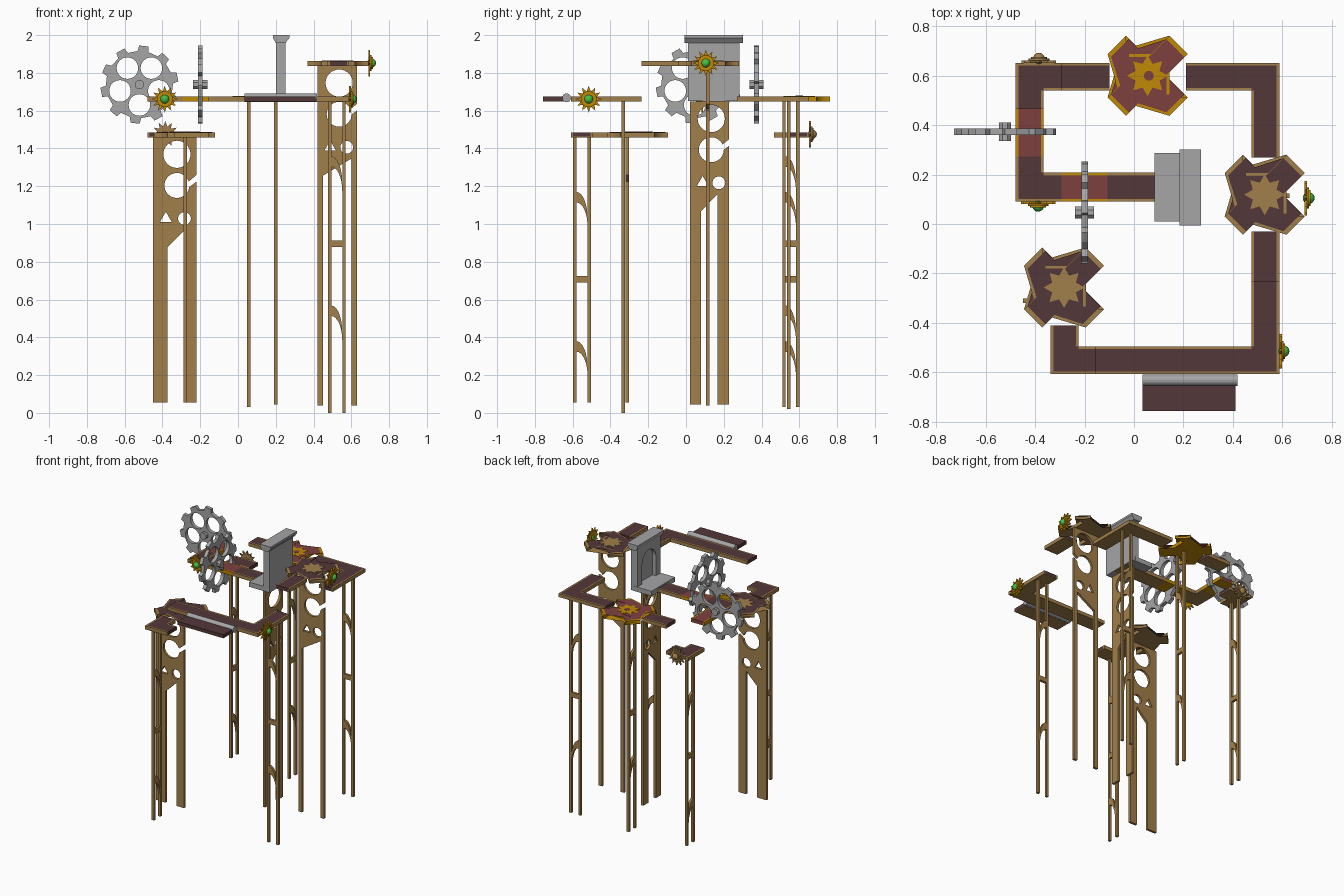
import bpy, bmesh, math
from math import sin, cos, pi, asin
from mathutils import Vector

if "Cube" in bpy.data.objects:
    bpy.data.objects.remove(bpy.data.objects["Cube"])

def material(name, rgb):
    m = bpy.data.materials.new(name)
    m.diffuse_color = tuple((c / 255) ** 2.2 for c in rgb) + (1,)
    m.use_nodes = True
    m.node_tree.nodes["Principled BSDF"].inputs["Base Color"].default_value = m.diffuse_color
    return m

TAN = material("tan_wood", (160, 126, 76))
DARK = material("dark_brown", (84, 58, 60))
RED = material("dull_red", (126, 66, 66))
GOLD = material("gold", (190, 136, 14))
GREY = material("grey_metal", (164, 164, 166))
GREEN = material("green_gem", (70, 190, 70))

PLANES = {"xy": lambda u, v, d: (u, v, d),
          "xz": lambda u, v, d: (u, d, v),
          "yz": lambda u, v, d: (d, u, v)}

def make(name, parts):
    """parts: list of (polygon, plane, depth0, depth1, material)"""
    bm = bmesh.new()
    mats = []
    for pts, plane, a, b, mat in parts:
        if mat not in mats:
            mats.append(mat)
        put = PLANES[plane]
        lo = [bm.verts.new(put(u, v, a)) for u, v in pts]
        hi = [bm.verts.new(put(u, v, b)) for u, v in pts]
        n = len(pts)
        fs = [bm.faces.new(lo), bm.faces.new(hi)]
        fs += [bm.faces.new((lo[i], lo[(i + 1) % n], hi[(i + 1) % n], hi[i])) for i in range(n)]
        for f in fs:
            f.material_index = mats.index(mat)
    bmesh.ops.recalc_face_normals(bm, faces=bm.faces)
    me = bpy.data.meshes.new(name)
    bm.to_mesh(me)
    bm.free()
    for m in mats:
        me.materials.append(m)
    ob = bpy.data.objects.new(name, me)
    bpy.context.collection.objects.link(ob)
    return ob

def rect(u0, u1, v0, v1):
    return [(u0, v0), (u1, v0), (u1, v1), (u0, v1)]

def ring(u, v, r, n=32, start=0.0):
    return [(u + r * cos(start + 2 * pi * i / n), v + r * sin(start + 2 * pi * i / n)) for i in range(n)]

def star(u, v, r1, r2, n, start=0.0):
    return [(u + (r2 if i % 2 else r1) * cos(start + pi * i / n),
             v + (r2 if i % 2 else r1) * sin(start + pi * i / n)) for i in range(2 * n)]

def cut(ob, polys, plane, a, b):
    cutter = make("cutter", [(p, plane, a, b, ob.data.materials[0]) for p in polys])
    cutter.hide_render = True
    mod = ob.modifiers.new("holes", "BOOLEAN")
    mod.operation, mod.solver, mod.object = "DIFFERENCE", "EXACT", cutter
    me = bpy.data.meshes.new_from_object(ob.evaluated_get(bpy.context.evaluated_depsgraph_get()))
    ob.modifiers.clear()
    ob.data = me
    bpy.data.objects.remove(cutter)

# ---- walkways: dark core, side rails and thin underside ----
HI, MID, LOW = 1.862, 1.674, 1.485
TH, T = 0.026, 0.011

def walkway(name, x0, x1, y0, y1, z, rails, top=DARK, trim=TAN):
    cx0, cx1 = x0 + T * ("W" in rails), x1 - T * ("E" in rails)
    cy0, cy1 = y0 + T * ("S" in rails), y1 - T * ("N" in rails)
    b = z - TH
    parts = [(rect(cx0, cx1, cy0, cy1), "xy", b + .004, z, top),
             (rect(x0, x1, y0, y1), "xy", b, b + .004, trim)]
    if "W" in rails: parts.append((rect(x0, cx0, y0, y1), "xy", b + .004, z, trim))
    if "E" in rails: parts.append((rect(cx1, x1, y0, y1), "xy", b + .004, z, trim))
    if "S" in rails: parts.append((rect(cx0, cx1, y0, cy0), "xy", b + .004, z, trim))
    if "N" in rails: parts.append((rect(cx0, cx1, cy1, y1), "xy", b + .004, z, trim))
    make(name, parts)

XR, XL, XC = (.475, .588), (-.479, -.366), (-.337, -.224)
YB, YF, YM = (.54, .652), (-.608, -.495), (.091, .208)
for name, xs, ys, z, rails in [
        ("high_arm", XR, (-.235, -.03), HI, "WE"),
        ("right_arm", XR, (-.495, -.235), MID, "WE"),
        ("front_right_corner", XR, YF, MID, "ES"),
        ("front_arm", (-.155, .475), YF, MID, "NS"),
        ("low_link", (-.224, -.155), YF, LOW, "NS"),
        ("low_link_corner", XC, YF, LOW, "WS"),
        ("low_link_end", XC, (-.495, -.41), LOW, "WE"),
        ("back_arm_right", (.21, .475), YB, MID, "NS"),
        ("back_right_corner", XR, YB, MID, "NE"),
        ("back_right_end", XR, (.27, .54), MID, "WE"),
        ("back_arm_left", (-.293, -.1), YB, MID, "NS"),
        ("low_back_corner", XL, YB, LOW, "NW"),
        ("low_back_end_x", (-.366, -.293), YB, LOW, "NS"),
        ("low_back_end_y", XL, (.467, .54), LOW, "WE"),
        ("left_arm", XL, (.208, .273), MID, "WE"),
        ("left_corner", XL, YM, MID, "WS"),
        ("middle_arm_start", (-.366, -.293), YM, MID, "NS"),
        ("middle_arm_end", (-.107, .25), YM, MID, "NS")]:
    walkway(name, *xs, *ys, z, rails)
walkway("red_left_segment", *XL, .273, .467, MID, "WE", RED, GOLD)
walkway("red_middle_segment", -.293, -.107, *YM, MID, "NS", RED, GOLD)

# ---- hinged bridge and its roller ----
walkway("bridge_flap", .035, .41, -.757, -.645, MID, "")
make("bridge_roller", [(ring(-.632, 1.668, .023, 20), "yz", .035, .418, GREY)])

# ---- platforms with scooped corners and a star inlay ----
def scooped(cx, cy, h, r, c=.162):
    a0 = asin((c - h) / r)
    pts = []
    for k in range(4):
        for i in range(9):
            a = a0 + (pi / 2 - 2 * a0) * i / 8
            x, y = c - r * sin(a), c - r * cos(a)
            # walk each corner counter-clockwise
            x, y = y, x
            for _ in range(k):
                x, y = -y, x
            pts.append((cx + x, cy + y))
    return pts

def platform(name, x, y, z, top, trim):
    make(name, [(scooped(x, y, .162, .074), "xy", z - TH, z, trim),
                (scooped(x, y, .148, .087), "xy", z, z + .002, top),
                (star(x, y, .083, .052, 8), "xy", z + .002, z + .004, trim)])

platform("back_platform", .055, .600, MID, RED, GOLD)
platform("high_platform", .529, .119, HI, DARK, TAN)
platform("low_platform", -.283, -.257, LOW, DARK, TAN)
make("back_platform_inset", [(ring(.06, .6, .02, 16), "xy", MID + .004, MID + .005, RED)])

# ---- wide pierced support panels ----
def wide_panel(name, plane, d, u0, w, top, bottom, la, lb):
    t = top
    pts = [(0, bottom), (0, t), (w, t), (w, t - .2), (w - .06, t - .25), (w - .06, t - .28),
           (w, t - .235), (w, bottom), (w - lb, bottom), (w - lb, t - .49), (la, t - .58), (la, bottom)]
    ob = make(name, [([(u0 + u, v) for u, v in pts], plane, d - .009, d + .009, TAN)])
    m = u0 + w * .55
    cut(ob, [ring(m, t - .09, .072), ring(m, t - .255, .066),
             ring(m + .04, t - .43, .034, 24), ring(u0 + .068, t - .43, .036, 3, pi / 2)],
        plane, d - .03, d + .03)

wide_panel("low_platform_support", "xz", -.31, -.45, .23, LOW - TH, .055, .078, .06)
wide_panel("gate_support", "yz", .2, .02, .207, MID - TH, .045, .06, .06)
wide_panel("high_platform_support", "xz", .115, .42, .21, HI - TH, .04, .03, .03)

# ---- narrow ladder supports with a rung and curved braces ----
def ladder(name, plane, d, u0, u1, top, bottom):
    s, a, b = .018, d - .009, d + .009
    parts = [(rect(u0, u0 + s, bottom, top), plane, a, b, TAN),
             (rect(u1 - s, u1, bottom, top), plane, a, b, TAN),
             (rect(u0 + s, u1 - s, top - .77, top - .735), plane, a, b, TAN)]
    w = u1 - u0 - 2 * s
    for z in (top - .43, top - 1.22):
        arc = [(sin(pi / 2 * i / 8) * w, cos(pi / 2 * i / 8)) for i in range(9)]
        pts = [(u0 + s + p, z + .14 * q) for p, q in arc]
        pts += [(u0 + s + p, z - .045 + .13 * q) for p, q in reversed(arc)]
        parts.append((pts, plane, a, b, TAN))
    make(name, parts)

ladder("low_link_support", "yz", -.28, -.597, -.503, LOW - TH, .055)
ladder("low_back_support", "yz", -.42, .51, .60, LOW - TH, .055)
ladder("back_platform_support", "yz", .057, .51, .60, MID - TH, .03)
ladder("back_right_support", "xz", .545, .476, .57, MID - TH, .02)
ladder("right_arm_support", "xz", -.333, .476, .57, MID - TH, 0)

# ---- gears ----
def gear(name, plane, d, u, v):
    pts = []
    for k in range(10):
        for r, off in ((.176, -.30), (.178, -.17), (.207, -.12), (.207, .12), (.178, .17), (.176, .30)):
            a = 2 * pi * k / 10 + off * .98 + .2
            pts.append((u + r * cos(a), v + r * sin(a)))
    ob = make(name, [(pts, plane, d - .013, d + .013, GREY)])
    cut(ob, [ring(u + .108 * cos(1.5 * pi + k * .4 * pi), v + .108 * sin(1.5 * pi + k * .4 * pi), .057)
             for k in range(5)], plane, d - .03, d + .03)
    make(name + "_hub", [(ring(u, v, .026, 8, pi / 8), plane, d - .038, d + .038, GREY)])

gear("left_gear", "xz", .373, -.522, 1.738)
gear("middle_gear", "yz", -.2, .046, 1.738)

# ---- gate with arched doorway facing left ----
c = .147
arch = [(c + .08 * cos(pi * i / 16), 1.83 + .08 * sin(pi * i / 16)) for i in range(17)]
frame = [(.01, 1.67), (.01, 1.96), (.284, 1.96), (.284, 1.67), (c + .08, 1.67)] + arch + [(c - .08, 1.67)]
make("gate_frame", [(frame, "yz", .2, .228, GREY),
                    (rect(.01, .284, 1.65, 1.96), "yz", .228, .252, GREY)])
make("gate_step", [(rect(.01, .287, 1.65, 1.685), "yz", .083, .228, GREY)])
make("gate_cap", [([(.2, 1.958), (.252, 1.958), (.262, 1.972), (.272, 1.985), (.272, 2.0),
                    (.184, 2.0), (.184, 1.985), (.192, 1.972)], "xz", -.007, .302, GREY)])

# ---- sun medallions ----
def medallion(name, plane, u, v, d, s, metal, gem):
    make(name, [(star(u, v, .07, .042, 12, pi / 2), plane, d, d + s * .01, metal),
                (ring(u, v, .042, 20), plane, d + s * .01, d + s * .018, metal),
                (ring(u, v, .032, 20), plane, d + s * .018, d + s * .024, metal)])
    bm = bmesh.new()
    bmesh.ops.create_uvsphere(bm, u_segments=16, v_segments=10, radius=.024)
    bmesh.ops.translate(bm, verts=bm.verts, vec=Vector(PLANES[plane](u, v, d + s * .017)))
    for f in bm.faces:
        f.smooth = True
    me = bpy.data.meshes.new(name + "_gem")
    bm.to_mesh(me)
    bm.free()
    me.materials.append(gem)
    bpy.context.collection.objects.link(bpy.data.objects.new(name + "_gem", me))

medallion("left_medallion", "xz", -.388, 1.661, .091, -1, GOLD, GREEN)
medallion("back_medallion", "xz", -.385, 1.475, .652, 1, TAN, TAN)
medallion("high_medallion", "yz", .105, 1.852, .69, 1, GOLD, GREEN)
medallion("right_medallion", "yz", -.515, 1.661, .588, 1, GOLD, GREEN)
